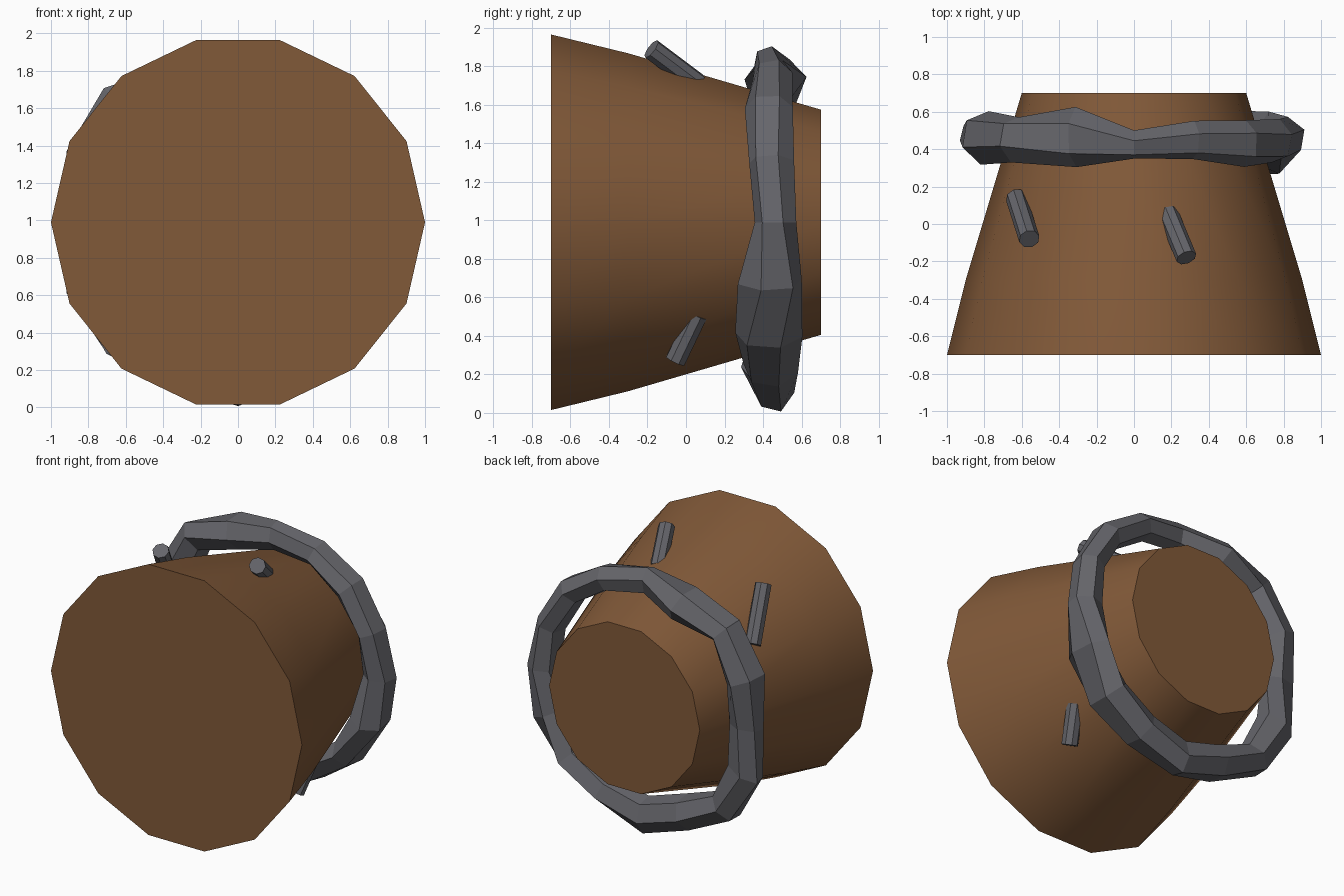
import bpy
import bmesh
import random
from math import cos, sin, pi, radians
from mathutils import Vector

random.seed(4)
if "Cube" in bpy.data.objects:
    bpy.data.objects.remove(bpy.data.objects["Cube"])

CENTRE_Z = 0.99


def material(name, colour):
    mat = bpy.data.materials.new(name)
    mat.use_nodes = True
    mat.diffuse_color = colour
    mat.node_tree.nodes["Principled BSDF"].inputs["Base Color"].default_value = colour
    return mat


brown = material("brown_wood", (0.22, 0.10, 0.04, 1))
grey = material("dark_grey_metal", (0.13, 0.13, 0.145, 1))


def loft(name, rings, mat, closed=False):
    """Bridge equal-length rings of points, capped unless closed in a loop."""
    bm = bmesh.new()
    loops = [[bm.verts.new(p) for p in ring] for ring in rings]
    pairs = list(zip(loops, loops[1:]))
    if closed:
        pairs.append((loops[-1], loops[0]))
    for a, b in pairs:
        n = len(a)
        for i in range(n):
            j = (i + 1) % n
            bm.faces.new((a[i], a[j], b[j], b[i]))
    if not closed:
        bm.faces.new(loops[0])
        bm.faces.new(loops[-1])
    bmesh.ops.recalc_face_normals(bm, faces=bm.faces)
    mesh = bpy.data.meshes.new(name)
    bm.to_mesh(mesh)
    bm.free()
    mesh.materials.append(mat)
    obj = bpy.data.objects.new(name, mesh)
    bpy.context.collection.objects.link(obj)
    return obj


def circle(radius, y, sides=14):
    steps = [2 * pi * i / sides for i in range(sides)]
    return [(radius * cos(a), y, CENTRE_Z + radius * sin(a)) for a in steps]


# Tapered body lying along y
body = loft("tapered_body", [circle(1, -0.7), circle(0.9, -0.3), circle(0.6, 0.7)], brown)
bpy.ops.object.select_all(action="DESELECT")
body.select_set(True)
bpy.context.view_layer.objects.active = body
bpy.ops.object.shade_smooth_by_angle(angle=radians(32))

# Rough band: outer radius, inner radius, front y, back y around the body
stations = [
    (0.91, 0.70, 0.36, 0.57), (0.91, 0.73, 0.33, 0.56),
    (0.93, 0.75, 0.31, 0.55), (0.91, 0.74, 0.35, 0.55),
    (0.91, 0.72, 0.35, 0.50), (0.92, 0.70, 0.31, 0.62),
    (1.01, 0.79, 0.33, 0.57), (0.99, 0.74, 0.32, 0.60),
    (0.93, 0.70, 0.40, 0.55), (0.99, 0.74, 0.37, 0.56),
    (1.00, 0.79, 0.33, 0.56), (0.94, 0.72, 0.29, 0.57),
    (0.98, 0.74, 0.36, 0.56), (0.92, 0.72, 0.30, 0.58),
    (0.92, 0.73, 0.26, 0.60), (0.92, 0.70, 0.27, 0.60),
]
band = []
for k, (outer, inner, front, back) in enumerate(stations):
    around = 2 * pi * k / len(stations)
    twist = random.uniform(-0.3, 0.3)
    ring = []
    for i in range(6):
        a = 2 * pi * i / 6 + pi / 6 + twist
        r = (outer + inner) / 2 + (outer - inner) * 0.54 * cos(a)
        y = (front + back) / 2 + (back - front) * 0.52 * sin(a)
        ring.append((r * cos(around), y, max(0, CENTRE_Z + r * sin(around))))
    band.append(ring)
loft("rough_band", band, grey, closed=True)


# Pegs driven into the body
def peg(name, tip, root, radius=0.056, sides=8):
    tip, root = Vector(tip), Vector(root)
    turn = (root - tip).to_track_quat("Z", "Y")
    section = [turn @ Vector((radius * cos(2 * pi * i / sides),
                              radius * sin(2 * pi * i / sides), 0)) for i in range(sides)]
    return loft(name, [[p + end for p in section] for end in (tip, root)], grey)


peg("top_left_peg", (0.28, -0.18, 1.89), (0.18, 0.06, 1.71))
peg("top_right_peg", (-0.56, -0.08, 1.735), (-0.63, 0.14, 1.40))
peg("lower_left_peg", (0.50, -0.055, 0.27), (0.55, 0.06, 0.51))
